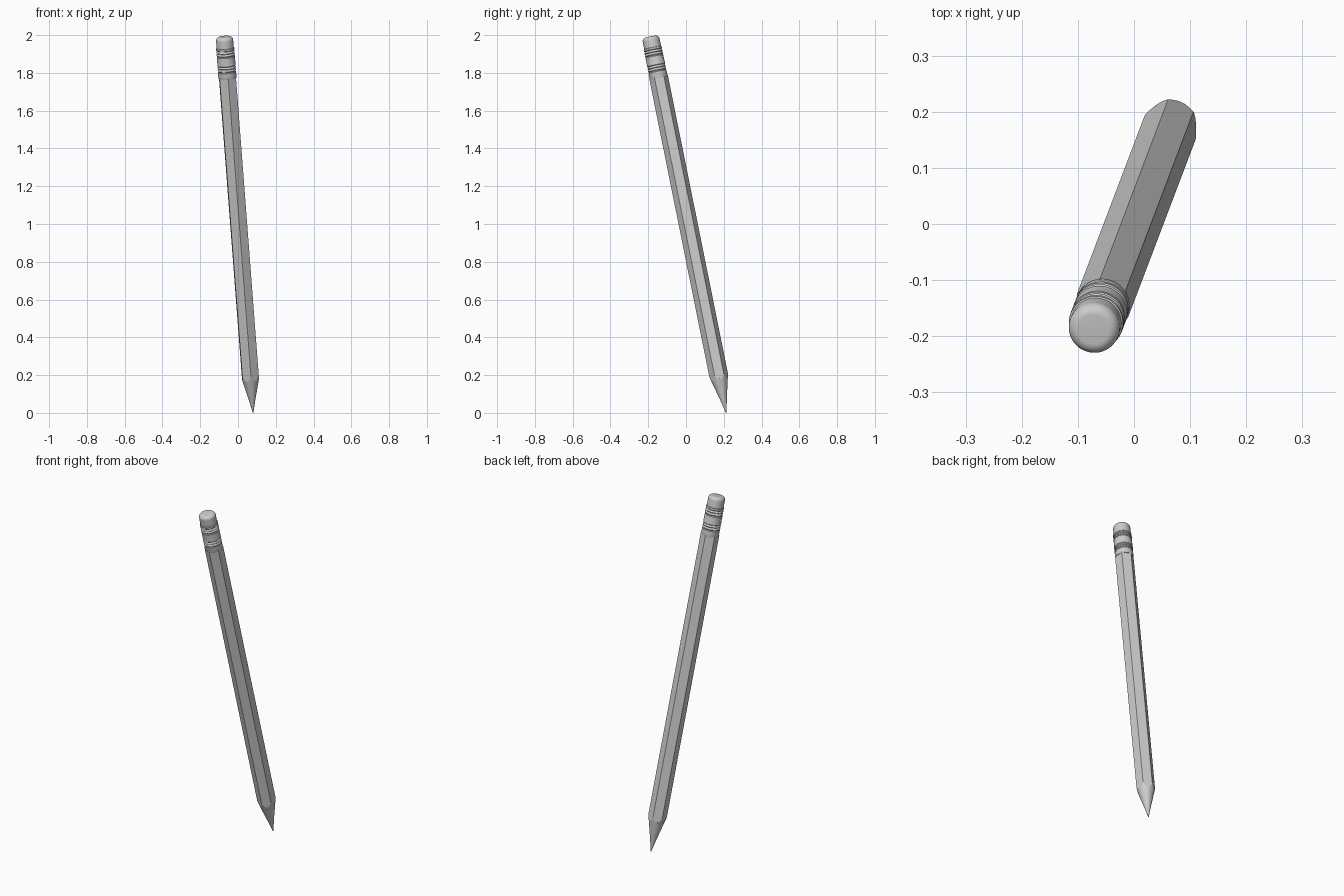
import bpy, bmesh, math
from mathutils import Vector, Matrix

if "Cube" in bpy.data.objects:
    bpy.data.objects.remove(bpy.data.objects["Cube"])

TIP = Vector((0.080, 0.213, 0.0))
AXIS = Vector((-0.0765, -0.2015, 1.0)).normalized()
POSE = Matrix.Translation(TIP) @ Vector((0, 0, 1)).rotation_difference(AXIS).to_matrix().to_4x4()
HEX_R = 0.0505
HEX_TURN = math.radians(-26)


def loft(name, rings, n, angle=30):
    """Skin a list of rings; each ring is a function angle -> (radius, height)."""
    bm = bmesh.new()
    loops = []
    for ring in rings:
        loop = []
        for i in range(n):
            a = 2 * math.pi * i / n
            r, h = ring(a)
            b = a + HEX_TURN
            loop.append(bm.verts.new((r * math.cos(b), r * math.sin(b), h)))
        loops.append(loop)
    for lo, hi in zip(loops, loops[1:]):
        for i in range(n):
            j = (i + 1) % n
            bm.faces.new((lo[i], lo[j], hi[j], hi[i]))
    bm.faces.new(loops[0][::-1])
    bm.faces.new(loops[-1])
    me = bpy.data.meshes.new(name)
    bm.to_mesh(me)
    bm.free()
    ob = bpy.data.objects.new(name, me)
    bpy.context.collection.objects.link(ob)
    ob.matrix_world = POSE
    bpy.ops.object.select_all(action='DESELECT')
    ob.select_set(True)
    bpy.context.view_layer.objects.active = ob
    bpy.ops.object.shade_smooth_by_angle(angle=math.radians(angle))
    return ob


def lathe(name, profile, n=48, angle=30):
    return loft(name, [lambda a, p=p: p for p in profile], n, angle)


def hex_r(a):
    """Radius of the hexagon, with slightly softened corners."""
    d = (a % (math.pi / 3)) - math.pi / 6
    return min(HEX_R * math.cos(math.pi / 6) / math.cos(d), HEX_R * 0.995)


# hexagonal shaft, its lower end scalloped by the sharpened cone
def cone_h(r):
    return r * 4.05


loft("shaft", [lambda a: (hex_r(a), cone_h(hex_r(a))),
               lambda a: (hex_r(a), 1.82)], 72, 25)

# sharpened cone meeting the shaft along the scallops
loft("sharpened_point", [lambda a: (0.0015, 0.0),
                         lambda a: (0.018, cone_h(0.018)),
                         lambda a: (hex_r(a), cone_h(hex_r(a)))], 72, 40)

# metal ferrule with two bands of ribs
R = 0.0482
profile = [(R - 0.001, 1.813), (R, 1.816)]
for start in (1.846, 1.929):
    profile.append((R, start))
    for k in range(3):
        h = start + k * 0.014
        profile += [(R - 0.0025, h + 0.003), (R - 0.0025, h + 0.006),
                    (R + 0.0005, h + 0.009), (R + 0.0005, h + 0.012)]
    profile.append((R, start + 0.043))
profile += [(R, 1.975), (R - 0.003, 1.977)]
lathe("ferrule", profile)

# rounded eraser
ER, TOP, BEV = 0.0455, 2.037, 0.019
arc = [(ER - BEV + BEV * math.cos(t), TOP - BEV + BEV * math.sin(t))
       for t in (math.pi / 2 * i / 8 for i in range(9))]
lathe("eraser", [(ER, 1.96)] + arc)
